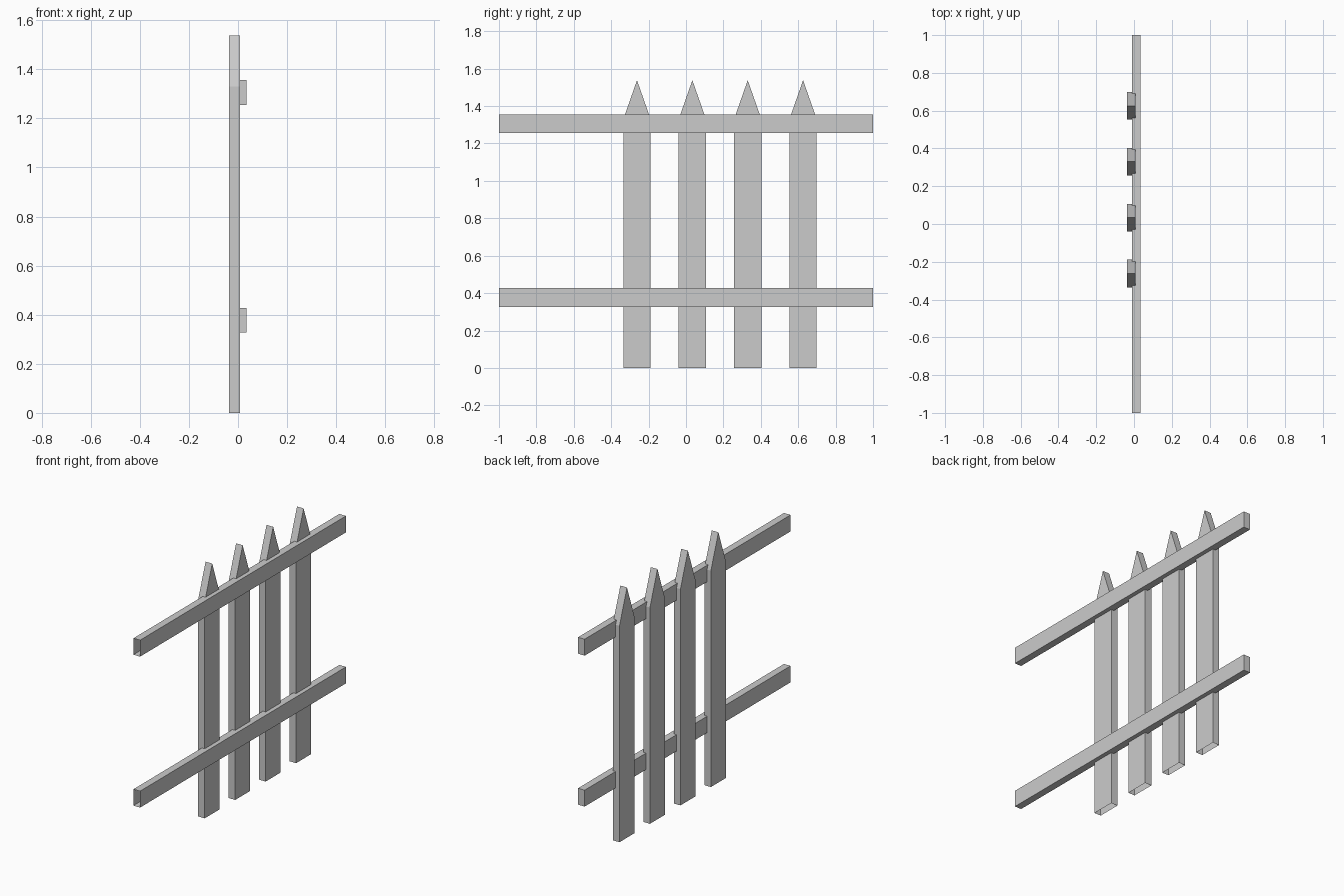
import bpy, bmesh
from mathutils import Vector

if "Cube" in bpy.data.objects:
    bpy.data.objects.remove(bpy.data.objects["Cube"])


def extrude_profile(name, profile, offset, open_side):
    """Extrude a closed profile, then remove the face looking along open_side."""
    bm = bmesh.new()
    face = bm.faces.new([bm.verts.new(p) for p in profile])
    ret = bmesh.ops.extrude_face_region(bm, geom=[face], use_keep_orig=True)
    verts = [g for g in ret["geom"] if isinstance(g, bmesh.types.BMVert)]
    bmesh.ops.translate(bm, verts=verts, vec=offset)
    bmesh.ops.recalc_face_normals(bm, faces=bm.faces[:])
    bm.normal_update()
    gone = [f for f in bm.faces if f.normal.dot(Vector(open_side)) > 0.99]
    bmesh.ops.delete(bm, geom=gone, context="FACES")
    me = bpy.data.meshes.new(name)
    bm.to_mesh(me)
    bm.free()
    ob = bpy.data.objects.new(name, me)
    bpy.context.collection.objects.link(ob)
    return ob


# Pointed pickets, open underneath
HALF = 0.073
for i in range(4):
    y = -0.262 + i * 0.296
    outline = [(-0.037, y - HALF, 0), (-0.037, y + HALF, 0),
               (-0.037, y + HALF, 1.33), (-0.037, y, 1.538),
               (-0.037, y - HALF, 1.33)]
    extrude_profile(f"picket_{i + 1}", outline, (0.045, 0, 0), (0, 0, -1))

# Horizontal rails, open at the front end
for name, z0, z1 in (("lower_rail", 0.327, 0.428), ("upper_rail", 1.255, 1.356)):
    section = [(-0.011, -1, z0), (0.034, -1, z0), (0.034, -1, z1), (-0.011, -1, z1)]
    extrude_profile(name, section, (0, 2, 0), (0, -1, 0))
